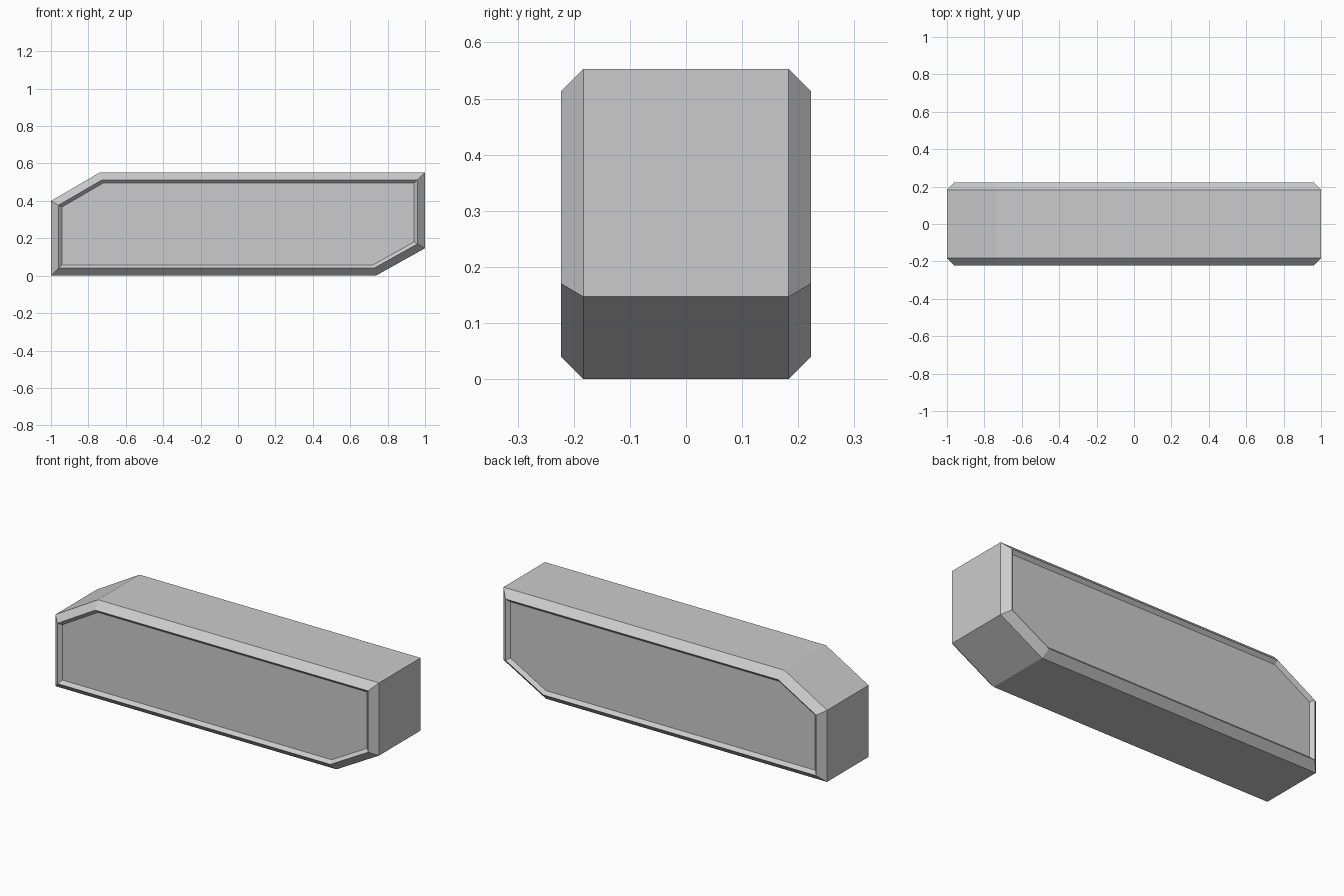
import bpy, bmesh
from mathutils import Vector

if "Cube" in bpy.data.objects:
    bpy.data.objects.remove(bpy.data.objects["Cube"])

HALF_W = 0.183   # half thickness at the outer skin
BEVEL = 0.04     # 45 degree rim chamfer
RECESS = 0.018   # 45 degree step down to the side panel

# side profile (x, z): long box with two opposite clipped corners
profile = [(-1, 0), (0.737, 0), (1, 0.147), (1, 0.553), (-0.737, 0.553), (-1, 0.397)]
profile[5] = (-1, 0.553 - 0.147 - 0.006)

bm = bmesh.new()
front = [bm.verts.new((x, -HALF_W, z)) for x, z in profile]
back = [bm.verts.new((x, HALF_W, z)) for x, z in profile]
caps = [bm.faces.new(front), bm.faces.new(back[::-1])]
n = len(profile)
for i in range(n):
    j = (i + 1) % n
    bm.faces.new((front[i], back[i], back[j], front[j]))
bmesh.ops.recalc_face_normals(bm, faces=bm.faces[:])


def inset(face, amount, depth):
    """Inset a cap evenly, then slide it along y (positive = outward)."""
    bmesh.ops.inset_region(bm, faces=[face], thickness=amount,
                           use_even_offset=True, use_boundary=True)
    side = 1 if face.calc_center_median().y > 0 else -1
    bmesh.ops.translate(bm, verts=face.verts[:], vec=Vector((0, side * depth, 0)))


# raised chamfered rim, then recessed panel on both sides
for cap in caps:
    inset(cap, BEVEL, BEVEL)
    inset(cap, RECESS, -RECESS)

mesh = bpy.data.meshes.new("clipped_box_body")
bm.to_mesh(mesh)
bm.free()
body = bpy.data.objects.new("clipped_box_body", mesh)
bpy.context.collection.objects.link(body)
